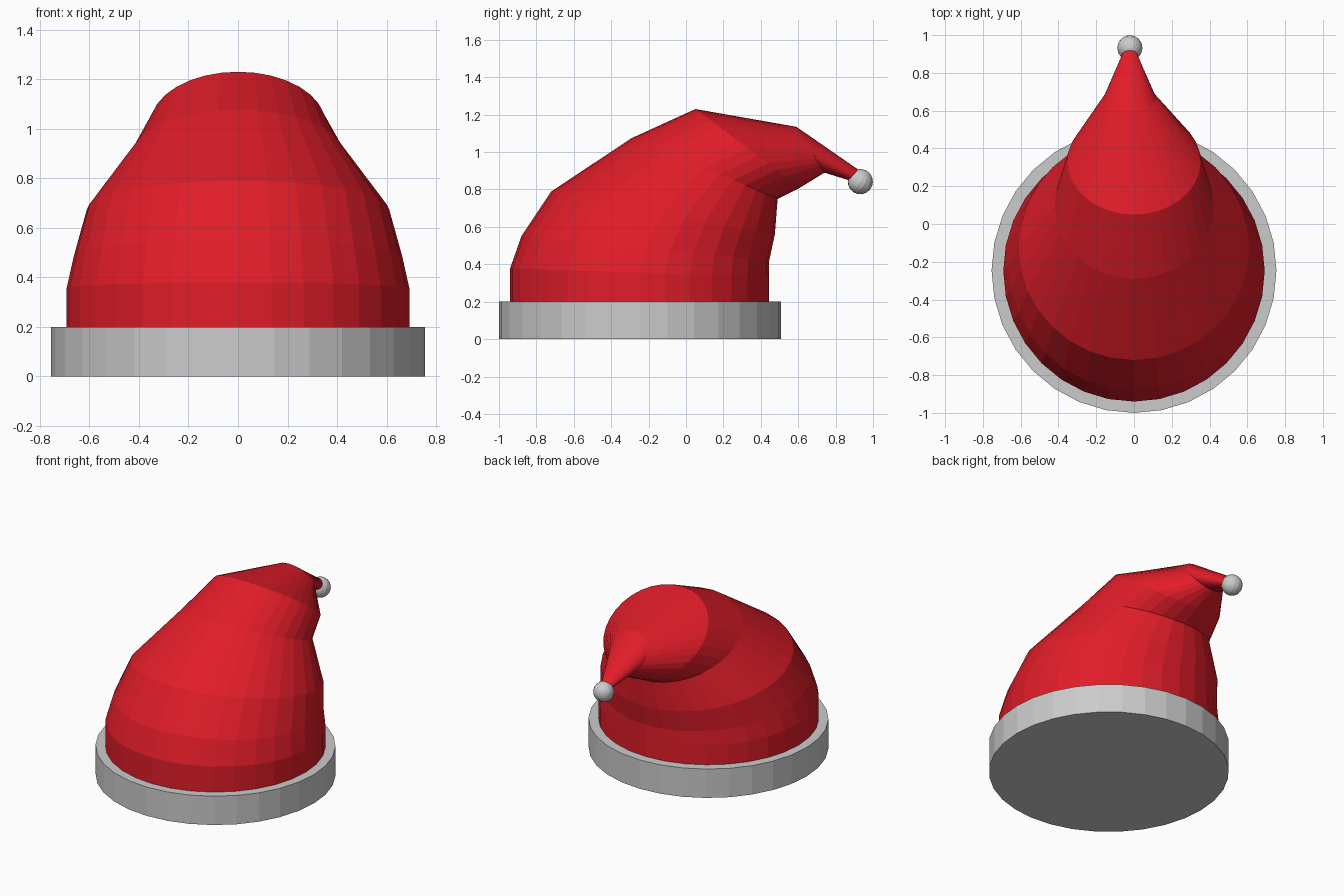
import bpy, bmesh, math
from mathutils import Vector

if "Cube" in bpy.data.objects:
    bpy.data.objects.remove(bpy.data.objects["Cube"])

SIDES = 32

red = bpy.data.materials.new("red_felt")
red.diffuse_color = (0.75, 0.012, 0.022, 1)
red.use_nodes = True
red.node_tree.nodes["Principled BSDF"].inputs["Base Color"].default_value = red.diffuse_color


def add_object(name, bm, mat=None):
    bmesh.ops.recalc_face_normals(bm, faces=bm.faces)
    mesh = bpy.data.meshes.new(name)
    bm.to_mesh(mesh)
    bm.free()
    obj = bpy.data.objects.new(name, mesh)
    bpy.context.collection.objects.link(obj)
    if mat:
        mesh.materials.append(mat)
    return obj


def loft(name, rings, mat=None):
    """Each ring: front (y, z), back (y, z), half width, x offset."""
    bm = bmesh.new()
    loops = []
    for front, back, half_w, x in rings:
        f, b = Vector((x, *front)), Vector((x, *back))
        mid, arm = (f + b) / 2, (f - b) / 2
        loops.append([
            bm.verts.new(mid + arm * math.cos(a) + Vector((half_w * math.sin(a), 0, 0)))
            for a in (2 * math.pi * i / SIDES for i in range(SIDES))])
    for lo, hi in zip(loops, loops[1:]):
        for i in range(SIDES):
            j = (i + 1) % SIDES
            bm.faces.new((lo[i], lo[j], hi[j], hi[i]))
    bm.faces.new(loops[0])
    bm.faces.new(loops[-1])
    return add_object(name, bm, mat)


# Wide trim band around the bottom
loft("brim", [((-1.0, 0.0), (0.508, 0.0), 0.754, 0),
              ((-1.0, 0.2), (0.508, 0.2), 0.754, 0)])

# Felt body: tilting rings that shrink and fold over to the back
loft("hat_body", [
    ((-0.94, 0.19), (0.445, 0.19), 0.692, 0),
    ((-0.94, 0.38), (0.445, 0.33), 0.692, 0),
    ((-0.88, 0.55), (0.445, 0.42), 0.663, 0),
    ((-0.72, 0.79), (0.475, 0.56), 0.61, 0),
    ((-0.29, 1.075), (0.49, 0.75), 0.42, 0),
    ((0.05, 1.23), (0.61, 0.81), 0.353, 0),
    ((0.59, 1.135), (0.74, 0.89), 0.138, -0.022),
    ((0.93, 0.90), (0.895, 0.842), 0.034, -0.022),
], red)

# Bobble on the tip
bm = bmesh.new()
bmesh.ops.create_uvsphere(bm, u_segments=16, v_segments=12, radius=0.067)
bobble = add_object("bobble", bm)
bobble.location = (-0.022, 0.932, 0.842)
bobble.rotation_euler = (math.radians(-30), 0, 0)
